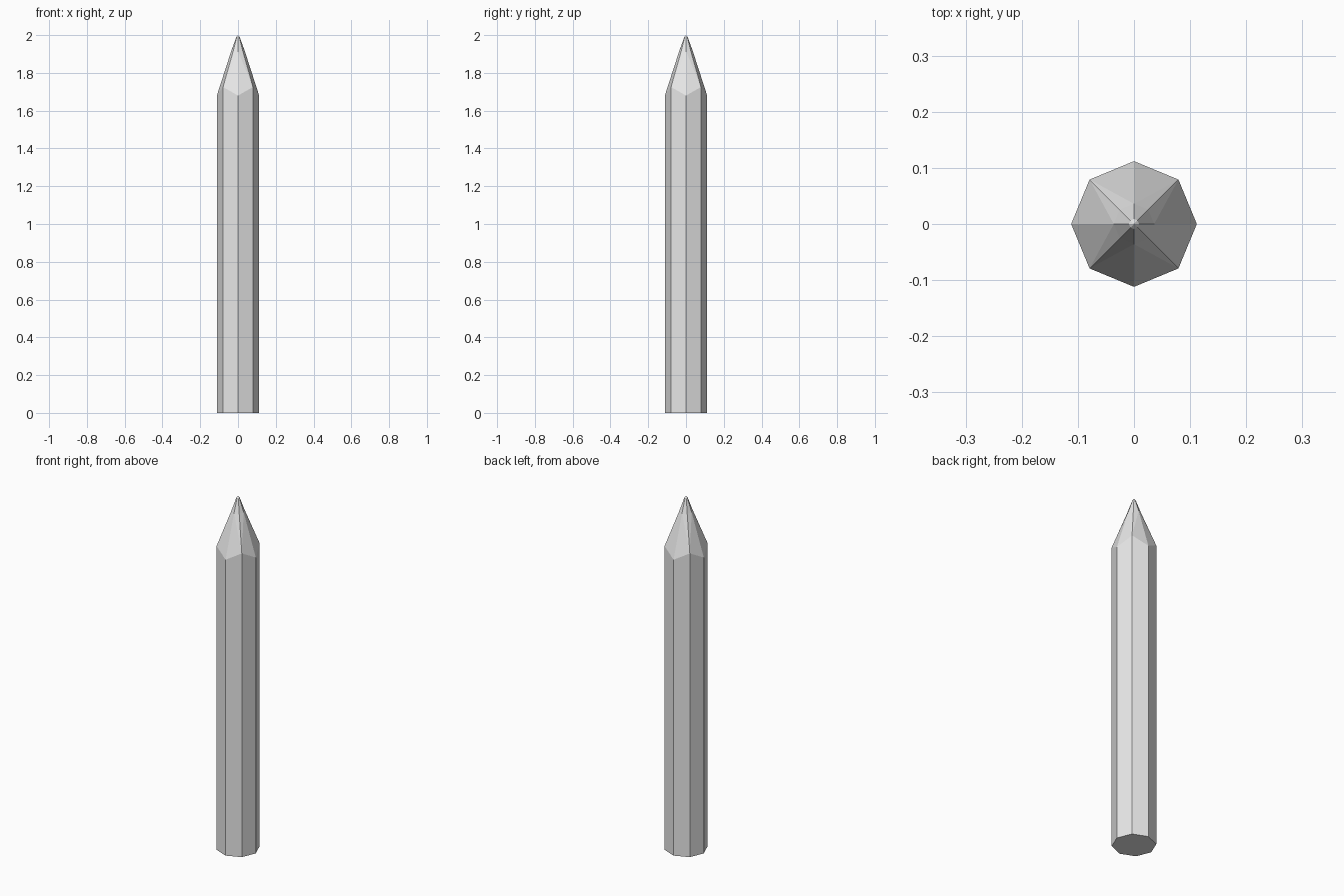
import bpy
import bmesh
from math import cos, sin, pi

SIDES = 8

# Remove the default cube
cube = bpy.data.objects.get("Cube")
if cube:
    bpy.data.objects.remove(cube, do_unlink=True)

# Single plain grey
grey = bpy.data.materials.new("light grey")
grey.use_nodes = True
colour = (0.8, 0.8, 0.8, 1)
grey.diffuse_color = colour
grey.node_tree.nodes["Principled BSDF"].inputs["Base Color"].default_value = colour


def ring(bm, radius, z_axis, z_diagonal):
    """Octagon with corners on the axes; diagonal corners may sit higher."""
    verts = []
    for i in range(SIDES):
        a = i * 2 * pi / SIDES
        z = z_diagonal if i % 2 else z_axis
        verts.append(bm.verts.new((radius * cos(a), radius * sin(a), z)))
    return verts


def bridge(bm, low, high, folded=False):
    """Join two rings; folded sides crease from each diagonal corner up to the axis corner."""
    for i in range(SIDES):
        j = (i + 1) % SIDES
        if not folded:
            bm.faces.new((low[i], low[j], high[j], high[i]))
        elif i % 2:
            bm.faces.new((low[i], low[j], high[j]))
            bm.faces.new((low[i], high[j], high[i]))
        else:
            bm.faces.new((low[i], low[j], high[i]))
            bm.faces.new((low[j], high[j], high[i]))


bm = bmesh.new()

# Straight shaft with a zigzag shoulder
base = ring(bm, 0.112, 0, 0)
shoulder = ring(bm, 0.112, 1.68, 1.725)
bm.faces.new(base[::-1])
bridge(bm, base, shoulder)

# Tapered, slightly blunted point
neck = ring(bm, 0.036, 1.915, 1.915)
nib = ring(bm, 0.009, 1.99, 1.99)
bridge(bm, shoulder, neck, folded=True)
bridge(bm, neck, nib)
tip = bm.verts.new((0, 0, 2))
for i in range(SIDES):
    bm.faces.new((nib[i], nib[(i + 1) % SIDES], tip))

bmesh.ops.recalc_face_normals(bm, faces=bm.faces[:])
mesh = bpy.data.meshes.new("pointed_post")
bm.to_mesh(mesh)
bm.free()
mesh.materials.append(grey)
post = bpy.data.objects.new("pointed_post", mesh)
bpy.context.collection.objects.link(post)
